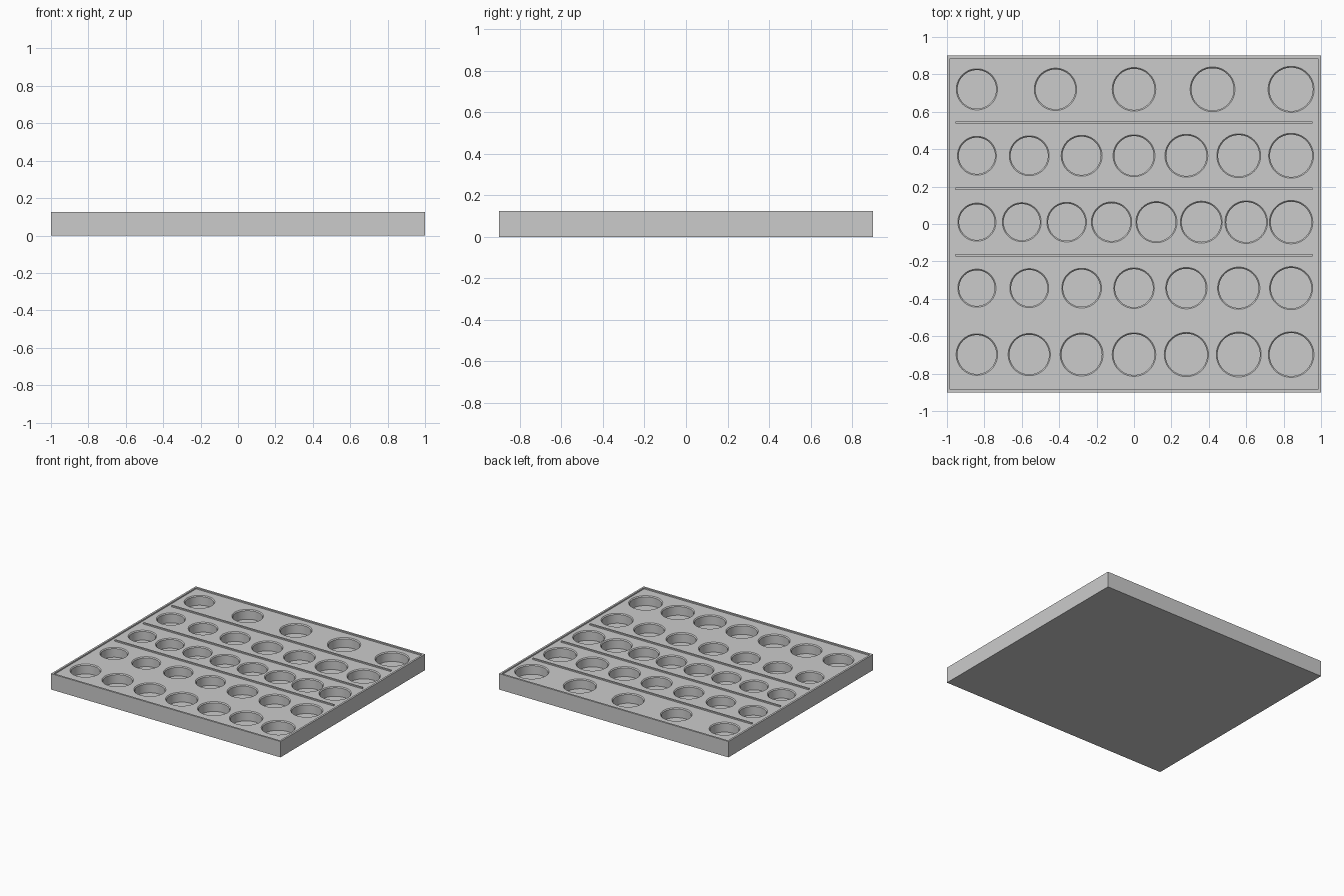
import bpy, bmesh, math
from mathutils import Matrix

cube = bpy.data.objects.get("Cube")
if cube:
    bpy.data.objects.remove(cube, do_unlink=True)

LENGTH, WIDTH, HEIGHT = 2.0, 1.8, 0.125
RIM, LIP = 0.015, 0.01
FLOOR = HEIGHT - LIP
DEPTH, CHAMFER, SIDES = 0.075, 0.007, 64

grey = bpy.data.materials.new("plain_grey")
grey.use_nodes = True
grey.diffuse_color = (0.6, 0.6, 0.6, 1)
grey.node_tree.nodes["Principled BSDF"].inputs["Base Color"].default_value = (0.6, 0.6, 0.6, 1)


def add_box(bm, size, centre):
    bmesh.ops.create_cube(bm, size=1, matrix=Matrix.Translation(centre) @ Matrix.Diagonal((*size, 1)))


def add_pocket(bm, x, y, r):
    # Round pocket plug with a flared mouth, built from stacked rings
    top = HEIGHT + 0.02
    profile = [(r - CHAMFER, FLOOR - DEPTH), (r - CHAMFER, FLOOR - CHAMFER), (r, FLOOR), (r, top)]
    rings = []
    for radius, z in profile:
        rings.append([bm.verts.new((x + radius * math.cos(2 * math.pi * i / SIDES),
                                    y + radius * math.sin(2 * math.pi * i / SIDES), z))
                      for i in range(SIDES)])
    for low, high in zip(rings, rings[1:]):
        for i in range(SIDES):
            j = (i + 1) % SIDES
            bm.faces.new((low[i], low[j], high[j], high[i]))
    bm.faces.new(rings[0][::-1])
    bm.faces.new(rings[-1])


def make_object(name, bm):
    mesh = bpy.data.meshes.new(name)
    bm.to_mesh(mesh)
    bm.free()
    mesh.materials.append(grey)
    obj = bpy.data.objects.new(name, mesh)
    bpy.context.collection.objects.link(obj)
    return obj


def cut(target, cutter):
    cutter.hide_render = True
    mod = target.modifiers.new("cut", "BOOLEAN")
    mod.operation, mod.solver, mod.object = "DIFFERENCE", "EXACT", cutter
    bpy.context.view_layer.objects.active = target
    bpy.ops.object.modifier_apply(modifier=mod.name)
    bpy.data.objects.remove(cutter, do_unlink=True)


# Tray slab
bm = bmesh.new()
add_box(bm, (LENGTH, WIDTH, HEIGHT), (0, 0, HEIGHT / 2))
tray = make_object("tray", bm)

# Shallow recess that leaves a thin raised rim
bm = bmesh.new()
add_box(bm, (LENGTH - 2 * RIM, WIDTH - 2 * RIM, 0.1), (0, 0, FLOOR + 0.05))
cut(tray, make_object("recess_cutter", bm))

# Rows of pockets growing from left to right: y, count, first radius, last radius
rows = [(0.72, 5, 0.11, 0.123), (0.365, 7, 0.104, 0.12), (0.01, 8, 0.102, 0.116),
        (-0.343, 7, 0.102, 0.115), (-0.698, 7, 0.111, 0.122)]
bm = bmesh.new()
for y, count, first, last in rows:
    for i in range(count):
        t = i / (count - 1)
        add_pocket(bm, -0.84 + 1.68 * t, y, first + (last - first) * t)
cut(tray, make_object("pocket_cutter", bm))

bpy.ops.object.select_all(action="DESELECT")
tray.select_set(True)
bpy.context.view_layer.objects.active = tray
bpy.ops.object.shade_smooth_by_angle(angle=math.radians(30))

# Thin ridges between the rows
for i, y in enumerate((0.543, 0.188, -0.167)):
    bm = bmesh.new()
    add_box(bm, (1.91, 0.012, LIP + 0.004), (0, y, FLOOR + LIP / 2 - 0.002))
    make_object(f"divider_ridge_{i + 1}", bm)
